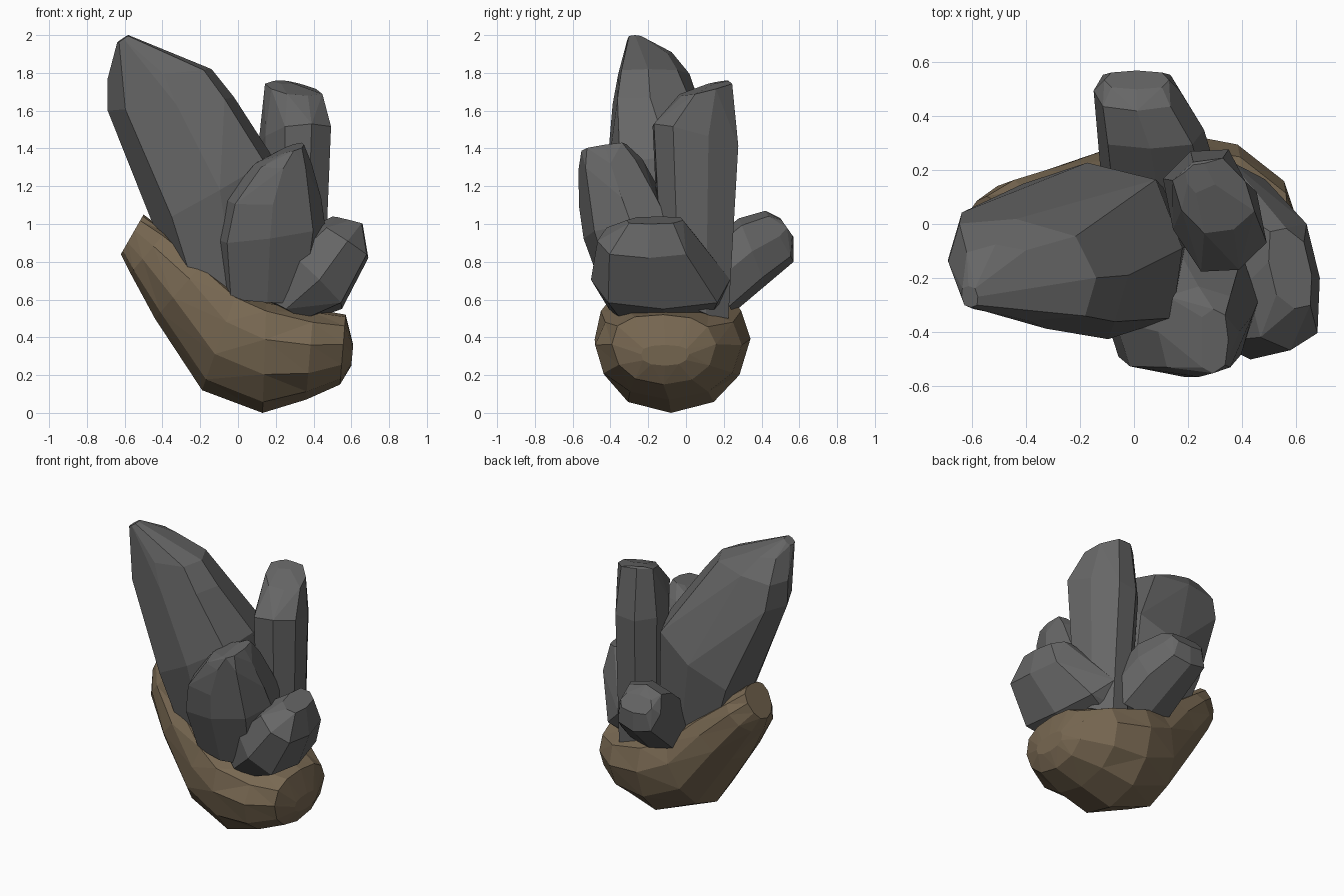
import bpy, bmesh, math, random
from mathutils import Vector

random.seed(4)


def paint(name, rgb):
    m = bpy.data.materials.new(name)
    m.diffuse_color = (*rgb, 1)
    return m


brown = paint("brown_rock", (0.19, 0.14, 0.085))
grey = paint("dark_grey_crystal", (0.133, 0.133, 0.133))


def ring(bm, p, q, half, side, n, rough=0.0, full=0.7, lift=0.0):
    """Rounded ring of n verts: p and q are opposite ends, side is the cross
    direction, lift moves the widest part towards q."""
    p, q, side = Vector(p), Vector(q), Vector(side).normalized()
    mid, arm = (p + q) / 2, (q - p) / 2
    verts = []
    for i in range(n):
        a = 2 * math.pi * i / n
        c, s = math.cos(a), math.sin(a)
        up = math.copysign(abs(c) ** full, c) + lift * s * s
        out = math.copysign(abs(s) ** full, s)
        k = 1 + random.uniform(-rough, rough) * abs(out)
        verts.append(bm.verts.new(mid + arm * up * k + side * half * out * k))
    return verts


def finish(name, bm, mat):
    bmesh.ops.recalc_face_normals(bm, faces=bm.faces)
    me = bpy.data.meshes.new(name)
    bm.to_mesh(me)
    bm.free()
    me.materials.append(mat)
    ob = bpy.data.objects.new(name, me)
    bpy.context.collection.objects.link(ob)
    return ob


def crystal(name, side, stations):
    """Faceted convex crystal around a stack of rings."""
    bm = bmesh.new()
    for p, q, half in stations:
        ring(bm, p, q, half, side, 8)
    bmesh.ops.convex_hull(bm, input=bm.verts)
    loose = [v for v in bm.verts if not v.link_faces]
    bmesh.ops.delete(bm, geom=loose, context='VERTS')
    bmesh.ops.dissolve_limit(bm, angle_limit=math.radians(7),
                             verts=bm.verts, edges=bm.edges)
    return finish(name, bm, grey)


# Brown rock base: rings swept from the right end to the raised left lip
bm = bmesh.new()
base = [  # bottom x, z, top x, z, centre y, half width, lift
    (0.60, 0.25, 0.61, 0.36, -0.11, 0.13, 0.1),
    (0.54, 0.15, 0.57, 0.52, -0.12, 0.27, 0.15),
    (0.36, 0.07, 0.40, 0.55, -0.09, 0.38, 0.2),
    (0.13, 0.00, 0.15, 0.60, -0.08, 0.41, 0.3),
    (-0.19, 0.12, 0.00, 0.66, -0.07, 0.36, 0.35),
    (-0.44, 0.50, -0.18, 0.80, -0.07, 0.29, 0.4),
    (-0.57, 0.74, -0.38, 0.96, -0.05, 0.21, 0.3),
    (-0.62, 0.84, -0.50, 1.05, -0.01, 0.11, 0.2),
]
N = 12
loops = [ring(bm, (bx, y, bz), (tx, y, tz), w, (0, 1, 0), N, 0.04, 0.85, lift)
         for bx, bz, tx, tz, y, w, lift in base]
for a, b in zip(loops, loops[1:]):
    for i in range(N):
        j = (i + 1) % N
        bm.faces.new((a[i], a[j], b[j], b[i]))
bm.faces.new(loops[0])
bm.faces.new(loops[-1])
bmesh.ops.triangulate(bm, faces=bm.faces)
finish("rock_base", bm, brown)

# Tall crystal leaning left
crystal("tall_left_crystal", (-0.12, 1, 0), [
    ((-0.30, -0.10, 0.62), (0.20, -0.08, 0.70), 0.26),
    ((-0.45, -0.11, 1.00), (0.18, -0.09, 1.36), 0.33),
    ((-0.69, -0.13, 1.60), (-0.02, -0.19, 1.67), 0.23),
    ((-0.69, -0.14, 1.77), (-0.14, -0.20, 1.82), 0.19),
    ((-0.64, -0.20, 1.92), (-0.36, -0.19, 1.90), 0.12),
    ((-0.64, -0.27, 1.96), (-0.58, -0.27, 2.00), 0.04),
])

# Upright crystal at the back right
crystal("upright_crystal", (0.9, 0.4, 0), [
    ((0.36, -0.12, 0.60), (0.24, 0.21, 0.45), 0.15),
    ((0.39, -0.17, 1.20), (0.22, 0.27, 1.20), 0.16),
    ((0.39, -0.17, 1.53), (0.21, 0.27, 1.40), 0.17),
    ((0.37, -0.02, 1.68), (0.22, 0.23, 1.75), 0.13),
    ((0.27, 0.12, 1.74), (0.22, 0.22, 1.76), 0.05),
])

# Front crystal
crystal("front_crystal", (0, 1, 0.15), [
    ((-0.09, -0.22, 0.63), (0.40, -0.20, 0.60), 0.21),
    ((-0.12, -0.30, 0.92), (0.46, -0.29, 1.00), 0.25),
    ((-0.07, -0.36, 1.13), (0.44, -0.34, 1.14), 0.22),
    ((0.09, -0.40, 1.32), (0.39, -0.40, 1.32), 0.17),
    ((0.24, -0.44, 1.39), (0.35, -0.43, 1.42), 0.12),
])

# Broad low crystal on the right
crystal("right_crystal", (-0.1, 1, 0), [
    ((0.10, -0.11, 0.62), (0.35, -0.11, 0.48), 0.30),
    ((0.24, -0.15, 0.86), (0.55, -0.12, 0.55), 0.37),
    ((0.42, -0.22, 1.00), (0.69, -0.20, 0.82), 0.26),
    ((0.50, -0.14, 1.04), (0.66, -0.19, 1.00), 0.15),
])

# Small crystal at the back
crystal("back_crystal", (1, 0, 0), [
    ((0.10, 0.05, 0.85), (0.10, 0.25, 0.53), 0.22),
    ((0.06, 0.28, 1.03), (0.06, 0.42, 0.68), 0.20),
    ((0.01, 0.42, 1.07), (0.01, 0.57, 0.80), 0.16),
    ((0.01, 0.50, 1.03), (0.01, 0.57, 0.93), 0.12),
])
